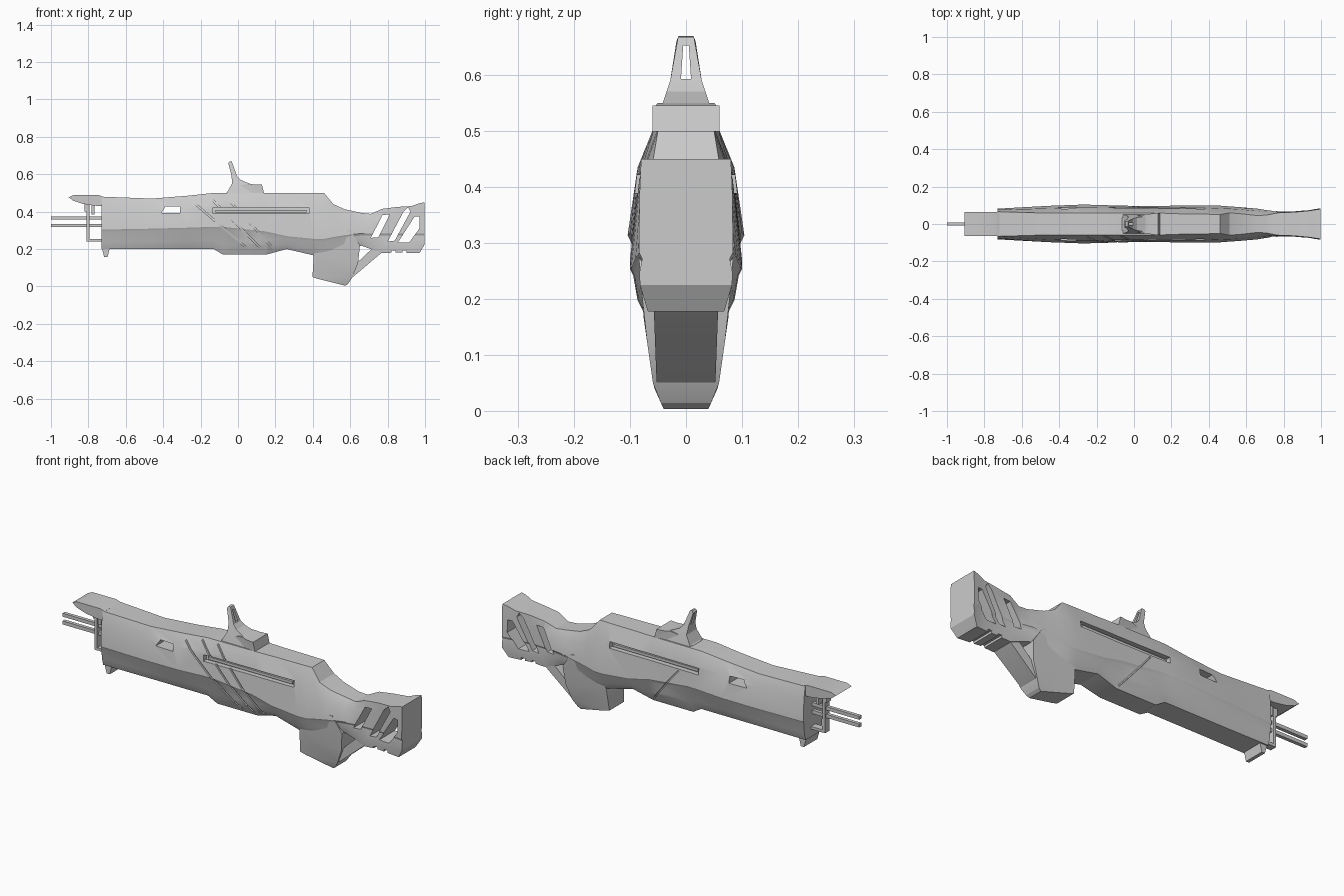
import bpy, bmesh
from mathutils import Vector

cube = bpy.data.objects.get("Cube")
if cube:
    bpy.data.objects.remove(cube, do_unlink=True)

GREY = (0.6, 0.6, 0.6, 1)
metal = bpy.data.materials.new("plain grey")
metal.diffuse_color = GREY
metal.use_nodes = True
metal.node_tree.nodes["Principled BSDF"].inputs["Base Color"].default_value = GREY


def finish(name, bm):
    bmesh.ops.recalc_face_normals(bm, faces=bm.faces)
    bmesh.ops.triangulate(bm, faces=[f for f in bm.faces if len(f.verts) > 4])
    mesh = bpy.data.meshes.new(name)
    bm.to_mesh(mesh)
    bm.free()
    mesh.materials.append(metal)
    ob = bpy.data.objects.new(name, mesh)
    bpy.context.collection.objects.link(ob)
    return ob


def loft(name, rings):
    """Bridge equal closed rings of points and cap both ends."""
    bm = bmesh.new()
    loops = [[bm.verts.new(p) for p in ring] for ring in rings]
    n = len(loops[0])
    for a, b in zip(loops, loops[1:]):
        for i in range(n):
            j = (i + 1) % n
            bm.faces.new((a[i], a[j], b[j], b[i]))
    bm.faces.new(loops[0])
    bm.faces.new(loops[-1])
    return finish(name, bm)


def slab(name, profile, width):
    """Side profile in x and z, spread across y by a half width rule."""
    half = width if callable(width) else (lambda x, z: width)
    return loft(name, [[(x, s * half(x, z), z) for x, z in profile] for s in (-1, 1)])


def box(name, x0, x1, y0, y1, z0, z1):
    return loft(name, [[(x, y0, z0), (x, y1, z0), (x, y1, z1), (x, y0, z1)] for x in (x0, x1)])


def lerp_table(points, t):
    for (a, u), (b, v) in zip(points, points[1:]):
        if t <= b:
            return u + (v - u) * max(0, (t - a) / (b - a))
    return points[-1][1]


def carve(ob, cutters):
    bpy.context.view_layer.objects.active = ob
    for c in cutters:
        c.hide_render = True
        mod = ob.modifiers.new("cut", "BOOLEAN")
        mod.operation, mod.solver, mod.object = "DIFFERENCE", "EXACT", c
        bpy.ops.object.modifier_apply(modifier=mod.name)
        bpy.data.objects.remove(c, do_unlink=True)


# Body and stock stations: x, top, ridge, bottom, then half widths of the three
STATIONS = [
    (-.73, .48, .30, .20, .066, .082, .062),
    (-.46, .47, .305, .20, .058, .097, .06),
    (-.27, .485, .31, .20, .058, .104, .06),
    (-.13, .50, .315, .20, .06, .1, .06),
    (-.08, .50, .315, .17, .06, .098, .055),
    (.15, .50, .29, .17, .058, .096, .055),
    (.26, .50, .265, .20, .054, .1, .062),
    (.41, .50, .25, .165, .052, .1, .07),
    (.46, .50, .25, .17, .05, .098, .07),
    (.51, .44, .26, .18, .06, .094, .07),
    (.57, .413, .27, .20, .055, .09, .068),
    (.66, .393, .28, .218, .045, .082, .062),
    (.71, .388, .28, .20, .048, .074, .06),
    (.77, .415, .28, .178, .06, .068, .06),
    (.85, .425, .28, .182, .063, .067, .06),
    (.93, .43, .28, .178, .07, .074, .064),
    (.97, .445, .28, .178, .076, .08, .068),
    (.998, .45, .28, .225, .08, .084, .082),
]


def half_section(s):
    """Right half of a cross section as (z, half width), lowest first."""
    x, top, ridge, bot, tw, rw, bw = s
    return [(bot, bw), (bot + (ridge - bot) * .4, bw + (rw - bw) * .55),
            (ridge - .008, rw - .006), (ridge + .004, rw),
            (ridge + (top - ridge) * .65, tw + (rw - tw) * .65), (top, tw)]


def ring(s):
    half = half_section(s)
    return [(s[0], w, z) for z, w in half] + [(s[0], -w, z) for z, w in reversed(half)]


def body_width(x, z):
    vals = [lerp_table([(s[0], s[k]) for s in STATIONS], x) for k in range(1, 7)]
    return lerp_table(half_section((x, *vals)), z)


def surface_groove(a, b, thick, depth, side):
    """Cutter following the body skin between two points in x and z."""
    a, b = Vector(a), Vector(b)
    d = (b - a).normalized()
    n = Vector((-d.y, d.x)) * thick / 2
    rings = []
    for i in range(13):
        p = a.lerp(b, i / 12)
        lo, hi = p - n, p + n
        wl, wh = body_width(*lo), body_width(*hi)
        rings.append([(lo.x, side * (wl - depth), lo.y), (lo.x, side * (wl + .02), lo.y),
                      (hi.x, side * (wh + .02), hi.y), (hi.x, side * (wh - depth), hi.y)])
    return loft("groove_cutter", rings)


body = loft("body_and_stock", [ring(s) for s in STATIONS])
# Openings right through the body and the stock
HOLES = [
    [(-.41, .393), (-.388, .428), (-.31, .428), (-.31, .393)],
    [(.71, .26), (.773, .382), (.812, .385), (.75, .262)],
    [(.80, .24), (.885, .4), (.91, .423), (.922, .40), (.838, .245)],
    [(.855, .235), (.945, .375), (.97, .375), (.97, .31), (.915, .235)],
]
cutters = [slab("hole_cutter", p, .2) for p in HOLES]
cutters += [box("notch_cutter", x, x + .022, -.2, .2, .1, .192) for x in (.82, .88)]
# Long side slots and slanted seams
for side in (-1, 1):
    cutters.append(surface_groove((-.135, .405), (.38, .405), .032, .025, side))
for a, b in [((-.25, .46), (.07, .185)), ((-.16, .485), (.14, .185)), ((-.07, .485), (.2, .19))]:
    cutters.append(surface_groove(a, b, .009, .008, -1))
cutters.append(surface_groove((-.02, .38), (.14, .185), .007, .007, 1))
carve(body, cutters)

# Thin bar resting inside each side slot
for side, label in ((-1, "right"), (1, "left")):
    box(label + "_slot_bar", -.12, .365, side * .05, side * .074, .396, .41)

# Grip
GRIP_WIDTH = [(.0, .038), (.045, .058), (.17, .076), (.3, .086)]
slab("grip", [(.45, .3), (.405, .165), (.398, .05), (.43, .04), (.575, .004), (.59, .015),
              (.612, .05), (.642, .125), (.652, .22), (.6, .3)],
     lambda x, z: lerp_table(GRIP_WIDTH, z))
# Strut closing the rear loop
slab("rear_strut", [(.6, .045), (.62, .055), (.765, .178), (.77, .2), (.725, .21), (.635, .125)],
     lambda x, z: lerp_table([(.04, .052), (.2, .058)], z))

# Muzzle shroud, lower lug, barrels and loop bracket
slab("muzzle_shroud", [(-.72, .48), (-.745, .488), (-.88, .488), (-.905, .477), (-.88, .458),
                       (-.83, .442), (-.77, .432), (-.72, .43)], .065)
slab("muzzle_lug", [(-.73, .21), (-.715, .157), (-.697, .157), (-.685, .21)], .055)
for label, z in (("upper", .366), ("lower", .326)):
    box(label + "_barrel", -1, -.7, -.009, .009, z - .009, z + .009)
box("bracket_post", -.811, -.795, -.018, .018, .24, .415)
box("bracket_foot", -.811, -.7, -.018, .018, .24, .254)
box("bracket_head", -.82, -.795, -.018, .018, .40, .45)
box("bracket_hook", -.782, -.766, -.03, .03, .385, .45)

# Sight: low base and a slotted upright post
slab("sight_base", [(-.07, .495), (-.02, .535), (.06, .55), (.085, .545), (.128, .545), (.14, .495)],
     lambda x, z: lerp_table([(-.07, .035), (.0, .04), (.12, .06)], x))
post = slab("sight_post", [(-.06, .5), (-.032, .55), (-.034, .59), (-.052, .66), (-.045, .669),
                           (-.033, .667), (-.005, .59), (.015, .57), (.065, .548), (.07, .5)],
            lambda x, z: lerp_table([(.5, .052), (.545, .043), (.59, .028), (.66, .017), (.67, .013)], z))
carve(post, [loft("post_slot_cutter", [[(x, -.009, .592), (x, .009, .592), (x, .005, .652),
                                        (x, -.005, .652)] for x in (-.2, .2)])])

# Soft shading with crisp edges
bpy.ops.object.select_all(action="DESELECT")
for ob in bpy.context.collection.objects:
    if ob.type == "MESH" and ob.data.materials and ob.data.materials[0] == metal:
        ob.select_set(True)
        bpy.context.view_layer.objects.active = ob
bpy.ops.object.shade_smooth_by_angle(angle=.35)
